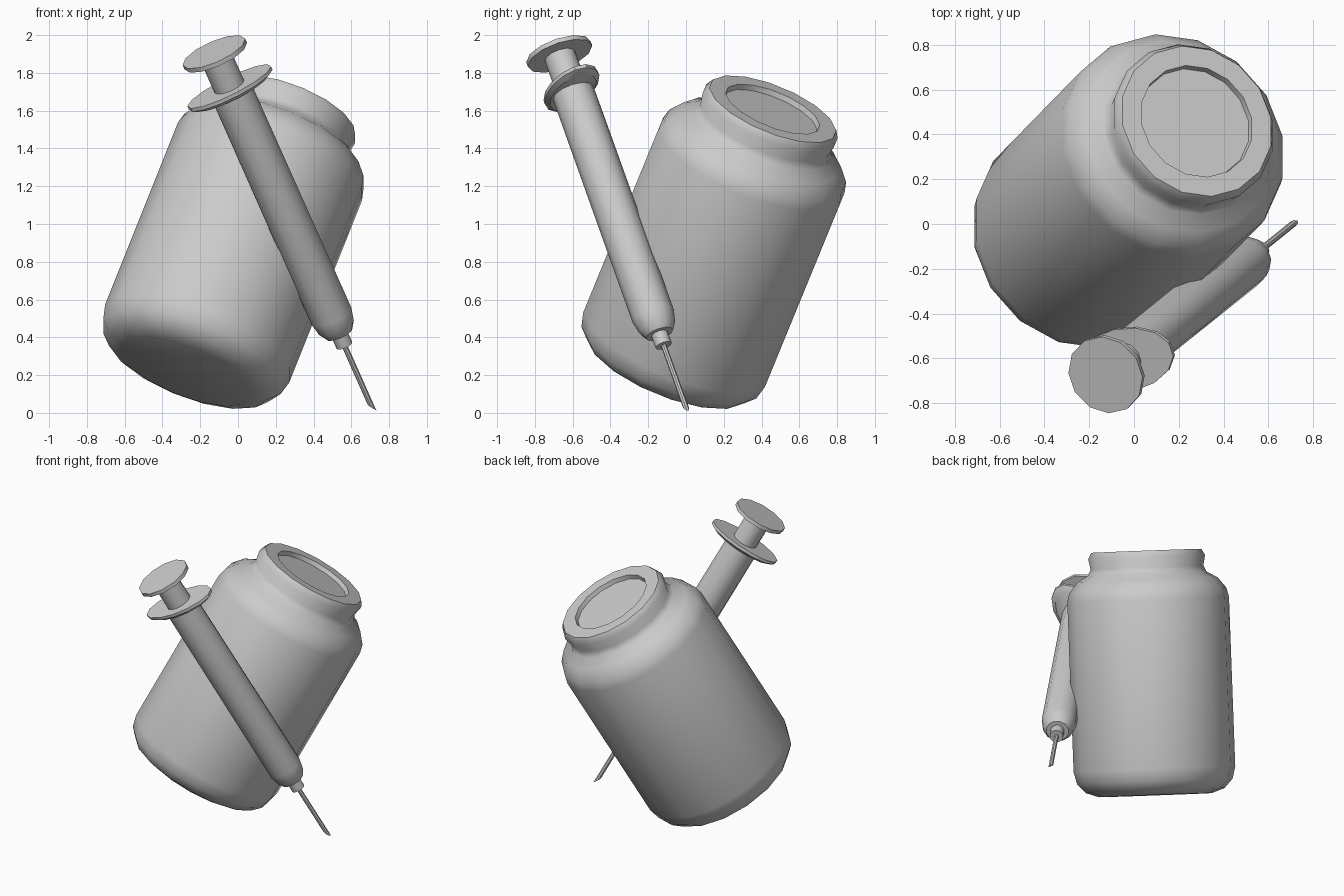
import bpy
import bmesh
import math
from mathutils import Matrix, Vector

if "Cube" in bpy.data.objects:
    bpy.data.objects.remove(bpy.data.objects["Cube"], do_unlink=True)

grey = bpy.data.materials.new("plain_grey")
grey.use_nodes = True
GREY = (0.6, 0.6, 0.6, 1)
grey.diffuse_color = GREY
grey.node_tree.nodes["Principled BSDF"].inputs["Base Color"].default_value = GREY


def frame(origin, axis, side):
    """Matrix whose z runs along axis and whose x leans towards side."""
    z = Vector(axis).normalized()
    y = z.cross(Vector(side)).normalized()
    x = y.cross(z)
    rot = Matrix((x, y, z)).transposed().to_4x4()
    return Matrix.Translation(origin) @ rot


def lathe(name, profile, sides, matrix, stretch=(1, 1), slant=0, angle=40):
    """Closed turned solid from (radius, height) pairs, bottom to top."""
    bm = bmesh.new()
    rings = []
    for r, h in profile:
        ring = []
        for i in range(sides):
            a = math.tau * (i + 0.5) / sides
            ring.append(bm.verts.new((r * math.cos(a) * stretch[0],
                                      r * math.sin(a) * stretch[1], h)))
        rings.append(ring)
    # Slanted cut on the lowest ring
    for v in rings[0]:
        v.co.z += slant * (1 - v.co.x / profile[0][0]) / 2
    for low, high in zip(rings, rings[1:]):
        for i in range(sides):
            j = (i + 1) % sides
            bm.faces.new((low[i], low[j], high[j], high[i]))
    bm.faces.new(rings[0][::-1])
    bm.faces.new(rings[-1])
    bmesh.ops.recalc_face_normals(bm, faces=bm.faces)
    mesh = bpy.data.meshes.new(name)
    bm.to_mesh(mesh)
    bm.free()
    mesh.materials.append(grey)
    obj = bpy.data.objects.new(name, mesh)
    bpy.context.collection.objects.link(obj)
    obj.matrix_world = matrix
    bpy.ops.object.select_all(action="DESELECT")
    obj.select_set(True)
    bpy.context.view_layer.objects.active = obj
    bpy.ops.object.shade_smooth_by_angle(angle=math.radians(angle))
    return obj


# Tilted bottle with rounded base, shoulder, neck and recessed lid
bottle = frame((-0.275, -0.11, 0.22), (0.347, 0.356, 0.868), (1, 0, 0))
lathe("bottle", [
    (0.37, 0), (0.455, 0.03), (0.51, 0.09), (0.53, 0.17),
    (0.53, 1.28), (0.515, 1.34), (0.46, 1.41), (0.39, 1.45),
    (0.37, 1.49), (0.383, 1.56), (0.36, 1.6),
    (0.267, 1.6), (0.262, 1.57),
], 16, bottle)

# Syringe leaning on the bottle, measured along its axis from the needle tip
syringe = frame((0.72, 0.008, 0.005), (-0.386, -0.311, 0.868), (0.87, 0.2, 0.455))
lathe("needle", [(0.015, 0), (0.015, 0.43)], 8, syringe, slant=0.05)
lathe("needle_hub", [(0.045, 0.405), (0.045, 0.5)], 12, syringe)
lathe("barrel", [(0.075, 0.475), (0.1, 0.515), (0.115, 0.585), (0.113, 1.97)],
      12, syringe)
lathe("finger_flange", [(0.85, 1.945), (1, 1.965), (1, 1.985)], 14, syringe,
      stretch=(0.25, 0.147), angle=30)
lathe("plunger_rod", [(0.085, 1.97), (0.085, 2.18)], 12, syringe)
lathe("thumb_disc", [(0.18, 2.17), (0.18, 2.195)], 12, syringe)
